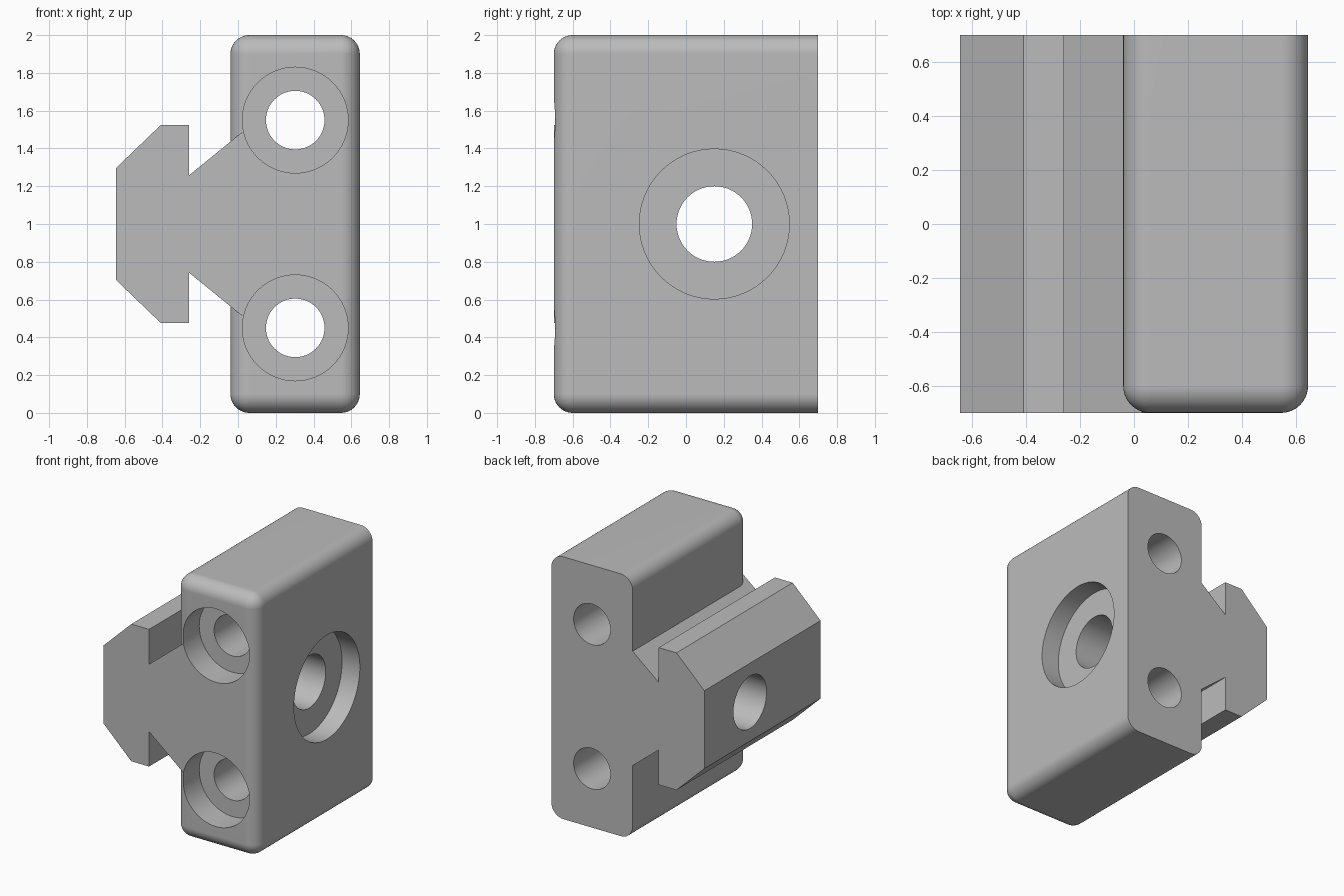
import bpy
import bmesh
from math import pi, radians
from mathutils import Matrix, Vector

if "Cube" in bpy.data.objects:
    bpy.data.objects.remove(bpy.data.objects["Cube"], do_unlink=True)

grey = bpy.data.materials.new("light grey")
grey.use_nodes = True
grey.diffuse_color = (0.5, 0.5, 0.5, 1)
grey.node_tree.nodes["Principled BSDF"].inputs["Base Color"].default_value = (0.5, 0.5, 0.5, 1)

HALF = 0.7      # half length along y
FILLET = 0.1


def make_object(name, bm):
    bmesh.ops.recalc_face_normals(bm, faces=bm.faces)
    mesh = bpy.data.meshes.new(name)
    bm.to_mesh(mesh)
    bm.free()
    mesh.materials.append(grey)
    obj = bpy.data.objects.new(name, mesh)
    bpy.context.collection.objects.link(obj)
    return obj


def cylinder(name, start, end, radius):
    """Round cutter running between two points."""
    a, b = Vector(start), Vector(end)
    turn = (b - a).to_track_quat("Z", "Y").to_matrix().to_4x4()
    bm = bmesh.new()
    bmesh.ops.create_cone(bm, cap_ends=True, segments=64, radius1=radius, radius2=radius,
                          depth=(b - a).length, matrix=Matrix.Translation((a + b) / 2) @ turn)
    return make_object(name, bm)


def combine(target, tool, operation):
    """Apply a boolean and remove the tool object."""
    tool.hide_render = True
    mod = target.modifiers.new(operation, "BOOLEAN")
    mod.operation = operation
    mod.solver = "EXACT"
    mod.object = tool
    bpy.context.view_layer.objects.active = target
    bpy.ops.object.modifier_apply(modifier=mod.name)
    bpy.data.objects.remove(tool, do_unlink=True)


# Main block, rounded everywhere except around the flat back
bm = bmesh.new()
bmesh.ops.create_cube(bm, size=1, matrix=Matrix.Translation((0.3025, 0, 1))
                      @ Matrix.Diagonal((0.685, 2 * HALF, 2, 1)))
rounded = [e for e in bm.edges if any(v.co.y < 0 for v in e.verts)]
bmesh.ops.bevel(bm, geom=rounded, offset=FILLET, segments=10, profile=0.5, affect="EDGES")
block = make_object("mounting_block", bm)

# T-shaped rail: half profile (x, height from the middle), mirrored in z and extruded in y
half = [(-0.645, 0.297), (-0.41, 0.523), (-0.26, 0.523), (-0.26, 0.257), (0.1, 0.55)]
outline = half + [(x, -h) for x, h in reversed(half)]
bm = bmesh.new()
face = bm.faces.new([bm.verts.new((x, -HALF, 1 + h)) for x, h in outline])
side = bmesh.ops.extrude_face_region(bm, geom=[face])["geom"]
bmesh.ops.translate(bm, verts=[v for v in side if isinstance(v, bmesh.types.BMVert)],
                    vec=(0, 2 * HALF, 0))
combine(block, make_object("t_rail", bm), "UNION")

# Two counterbored screw holes from front to back
for z in (0.45, 1.55):
    combine(block, cylinder("screw_hole", (0.303, -1, z), (0.303, 1, z), 0.155), "DIFFERENCE")
    combine(block, cylinder("screw_recess", (0.303, -1, z), (0.303, -0.5, z), 0.28), "DIFFERENCE")

# Larger counterbored hole through the side and the rail
combine(block, cylinder("bolt_hole", (-1, 0.15, 1), (1, 0.15, 1), 0.2), "DIFFERENCE")
combine(block, cylinder("bolt_recess", (0.495, 0.15, 1), (1, 0.15, 1), 0.397), "DIFFERENCE")

# Smooth rounds and bores, crisp edges and flat faces
bpy.ops.object.select_all(action="DESELECT")
block.select_set(True)
bpy.context.view_layer.objects.active = block
bpy.ops.object.shade_smooth_by_angle(angle=radians(30))
weighted = block.modifiers.new("flat_faces", "WEIGHTED_NORMAL")
weighted.keep_sharp = True
